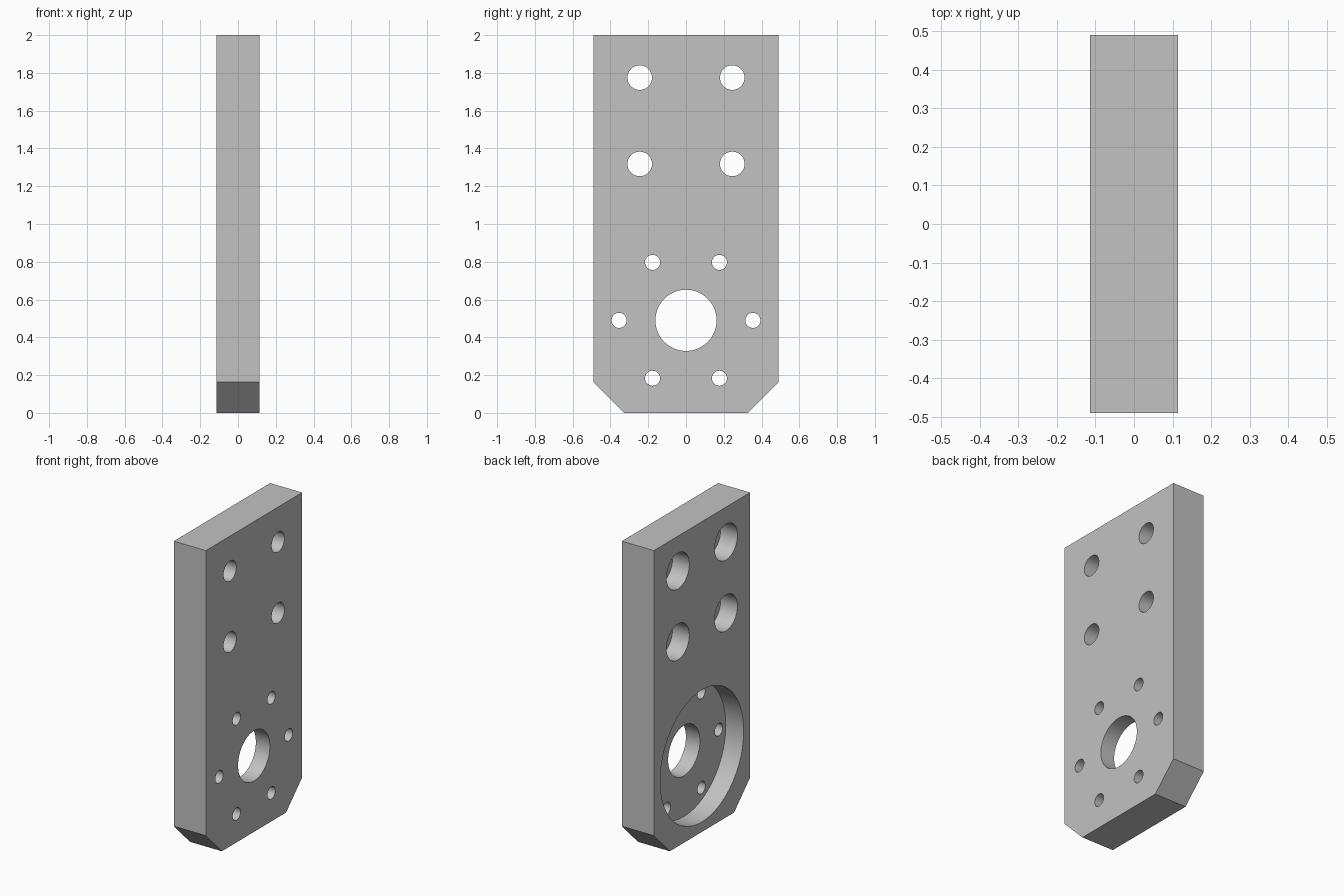
import bpy, bmesh, math

cube = bpy.data.objects.get("Cube")
if cube:
    bpy.data.objects.remove(cube, do_unlink=True)

HALF_T, HALF_W, HEIGHT, CHAMFER = 0.114, 0.49, 2.0, 0.163
BORE_Z = 0.49

grey = bpy.data.materials.new("plain grey")
grey.use_nodes = True
colour = (0.54, 0.54, 0.54, 1)
grey.diffuse_color = colour
grey.node_tree.nodes["Principled BSDF"].inputs["Base Color"].default_value = colour

# Plate: chamfered outline extruded through its thickness
c = HALF_W - CHAMFER
outline = [(-c, 0), (c, 0), (HALF_W, CHAMFER), (HALF_W, HEIGHT),
           (-HALF_W, HEIGHT), (-HALF_W, CHAMFER)]
bm = bmesh.new()
face = bm.faces.new([bm.verts.new((-HALF_T, y, z)) for y, z in outline])
ext = bmesh.ops.extrude_face_region(bm, geom=[face])
moved = [v for v in ext["geom"] if isinstance(v, bmesh.types.BMVert)]
bmesh.ops.translate(bm, verts=moved, vec=(2 * HALF_T, 0, 0))
bmesh.ops.recalc_face_normals(bm, faces=bm.faces)
mesh = bpy.data.meshes.new("mounting_plate")
bm.to_mesh(mesh)
bm.free()
mesh.materials.append(grey)
plate = bpy.data.objects.new("mounting_plate", mesh)
bpy.context.collection.objects.link(plate)


def drill(y, z, radius, depth=None, sides=48):
    """Cut a round hole along x; with a depth it is sunk from the -x face."""
    x0 = -HALF_T - 0.1
    x1 = HALF_T + 0.1 if depth is None else -HALF_T + depth
    bpy.ops.mesh.primitive_cylinder_add(
        vertices=sides, radius=radius, depth=x1 - x0,
        location=((x0 + x1) / 2, y, z), rotation=(0, math.pi / 2, 0))
    cutter = bpy.context.object
    cutter.name = "hole_cutter"
    cutter.hide_render = True
    cutter.data.materials.append(grey)
    mod = plate.modifiers.new("hole", "BOOLEAN")
    mod.operation = "DIFFERENCE"
    mod.solver = "EXACT"
    mod.object = cutter
    bpy.ops.object.select_all(action="DESELECT")
    plate.select_set(True)
    bpy.context.view_layer.objects.active = plate
    bpy.ops.object.modifier_apply(modifier=mod.name)
    bpy.data.objects.remove(cutter, do_unlink=True)


# Large recess and its centre hole
drill(0, BORE_Z, 0.425, depth=0.128, sides=96)
drill(0, BORE_Z, 0.162, sides=64)

# Ring of six small holes
for i in range(6):
    a = i * math.pi / 3
    drill(0.354 * math.cos(a), BORE_Z + 0.354 * math.sin(a), 0.04, sides=32)

# Four counterbored holes
for y in (-0.245, 0.245):
    for z in (1.318, 1.775):
        drill(y, z, 0.116, depth=0.12)
        drill(y, z, 0.065)

bpy.ops.object.shade_smooth_by_angle(angle=math.radians(30))
